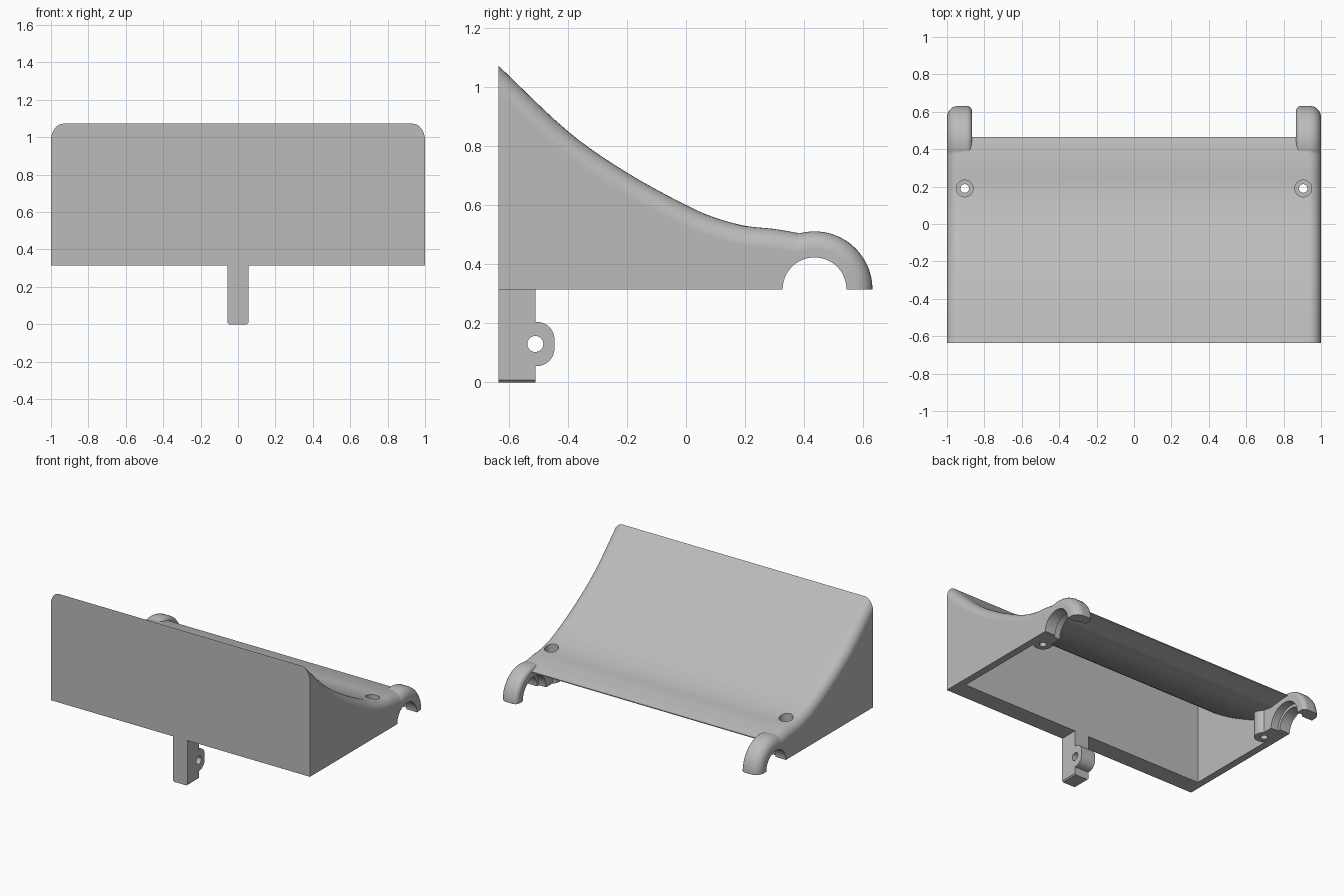
import bpy, bmesh, math
from mathutils import Vector, Matrix

cube = bpy.data.objects.get("Cube")
if cube:
    bpy.data.objects.remove(cube, do_unlink=True)

grey = bpy.data.materials.new("plain grey")
grey.use_nodes = True
grey.diffuse_color = (0.5, 0.5, 0.5, 1)
grey.node_tree.nodes["Principled BSDF"].inputs["Base Color"].default_value = (0.5, 0.5, 0.5, 1)

BASE = 0.315                       # underside of the housing
PIPE = Vector((0.435, BASE))       # pipe axis in y, z
LUG_X = 0.865                      # inner face of the pipe hooks
SCREW = (0.905, 0.19)


def finish(bm, name):
    bmesh.ops.recalc_face_normals(bm, faces=bm.faces)
    mesh = bpy.data.meshes.new(name)
    bm.to_mesh(mesh)
    bm.free()
    mesh.materials.append(grey)
    obj = bpy.data.objects.new(name, mesh)
    bpy.context.collection.objects.link(obj)
    return obj


def extrude(name, profile, x0, x1, bevels=()):
    """Extrude a y-z profile along x; bevels are (edge test, radius, segments)."""
    bm = bmesh.new()
    face = bm.faces.new([bm.verts.new((x0, p[0], p[1])) for p in profile])
    new = bmesh.ops.extrude_face_region(bm, geom=[face])["geom"]
    for v in new:
        if isinstance(v, bmesh.types.BMVert):
            v.co.x = x1
    bmesh.ops.recalc_face_normals(bm, faces=bm.faces)
    for test, radius, segments in bevels:
        edges = [e for e in bm.edges if test(e.verts[0].co, e.verts[1].co)]
        bmesh.ops.bevel(bm, geom=edges, offset=radius, offset_type='OFFSET',
                        segments=segments, profile=0.5, affect='EDGES',
                        clamp_overlap=False)
    return finish(bm, name)


def cylinder(name, centre, radius, length, axis):
    bm = bmesh.new()
    turn = Matrix.Rotation(math.pi / 2, 4, 'Y') if axis == 'X' else Matrix()
    bmesh.ops.create_cone(bm, cap_ends=True, segments=48, radius1=radius, radius2=radius,
                          depth=length, matrix=Matrix.Translation(centre) @ turn)
    return finish(bm, name)


def combine(target, other, operation):
    mod = target.modifiers.new("combine", 'BOOLEAN')
    mod.object, mod.operation, mod.solver = other, operation, 'EXACT'
    bpy.context.view_layer.objects.active = target
    bpy.ops.object.modifier_apply(modifier=mod.name)
    bpy.data.objects.remove(other, do_unlink=True)


def spline(points, steps=5):
    """Smooth curve through the points."""
    p = [Vector(q) for q in points]
    p = [2 * p[0] - p[1]] + p + [2 * p[-1] - p[-2]]
    out = []
    for a, b, c, d in zip(p, p[1:], p[2:], p[3:]):
        for i in range(steps):
            t = i / steps
            out.append(0.5 * (2 * b + (c - a) * t + (2 * a - 5 * b + 4 * c - d) * t * t
                              + (3 * b - a - 3 * c + d) * t ** 3))
    return out + [p[-2]]


def arc(centre, radius, start, end, steps):
    return [Vector(centre) + radius * Vector((math.cos(a), math.sin(a)))
            for a in (math.radians(start + (end - start) * i / steps)
                      for i in range(steps + 1))]


def smooth(obj):
    bpy.ops.object.select_all(action='DESELECT')
    obj.select_set(True)
    bpy.context.view_layer.objects.active = obj
    bpy.ops.object.shade_smooth_by_angle(angle=math.radians(30))
    mod = obj.modifiers.new("weighted normals", 'WEIGHTED_NORMAL')
    mod.keep_sharp = True


# Housing: swept slope with rounded side edges
slope = spline([(-0.635, 1.072), (-0.4, 0.85), (-0.2, 0.71), (0, 0.6), (0.1, 0.557),
                (0.2, 0.53), (0.3, 0.519), (0.385, 0.504), (0.466, 0.485)])


def on_slope(a, b):
    return a.x == b.x and min(a.z, b.z) > BASE + 0.1


housing = extrude("housing", [(-0.635, BASE)] + slope + [(0.466, BASE)], -1, 1,
                  [(on_slope, 0.065, 8)])

# Hollow under the slope, open at the bottom and the back
under = []
for a, b in zip(slope, slope[1:]):
    if a.x > -0.47:
        d = (b - a).normalized()
        thick = 0.052 * min(1, 0.1 + (0.466 - a.x) / 0.16)
        under.append(a + thick * Vector((d.y, -d.x)))
first = under[0] + (under[0] - under[1]) * ((under[0].x + 0.51) / (under[1].x - under[0].x))
cavity = extrude("cavity", [(-0.51, 0.2), first] + under + [(0.7, 0.48), (0.7, 0.2)], -0.95, 0.95)
combine(housing, cavity, 'DIFFERENCE')

# Pipe hooks and screw bosses on both sides
hook = ([(0.19, BASE), (0.19, 0.5)] + arc(PIPE, 0.196, 110, 0, 28)
        + arc(PIPE, 0.09, 0, 180, 16))
for side in (1, -1):
    def outer(a, b):
        return (a.x == b.x == side and min(a.z, b.z) >= BASE - 1e-4 and a.z != b.z
                and min((Vector(v.yz) - PIPE).length for v in (a, b)) > 0.18
                and max(a.y, b.y) > 0.2)

    def inner(a, b):
        return (abs(a.x - side * LUG_X) < 1e-5 and abs(b.x - side * LUG_X) < 1e-5
                and a.z != b.z and min(a.y, b.y) > 0.36
                and min((Vector(v.yz) - PIPE).length for v in (a, b)) > 0.18)

    block = extrude("hook", hook, side * LUG_X, side,
                    [(outer, 0.06, 8), (inner, 0.03, 5)])
    combine(housing, block, 'UNION')
    boss = cylinder("boss", (side * (SCREW[0] - 0.002), SCREW[1], BASE + 0.09), 0.06, 0.18, 'Z')
    combine(housing, boss, 'UNION')

# Pipe bore, its wider inner step, and the sunk screw holes
combine(housing, cylinder("bore", (0, *PIPE), 0.108, 2.4, 'X'), 'DIFFERENCE')
for side in (1, -1):
    x, y = side * SCREW[0], SCREW[1]
    combine(housing, cylinder("step", (side * 0.87, *PIPE), 0.128, 0.1, 'X'), 'DIFFERENCE')
    combine(housing, cylinder("screw_hole", (x, y, 0.4), 0.023, 0.6, 'Z'), 'DIFFERENCE')
    combine(housing, cylinder("screw_sink", (x, y, 0.6), 0.045, 0.32, 'Z'), 'DIFFERENCE')
smooth(housing)

# Mounting tab below the front wall, with a rounded ear and a cross hole
ear = arc((-0.505, 0.145), 0.06, 0, 90, 8)
ear_low = arc((-0.505, 0.115), 0.06, -90, 0, 8)
tab = extrude("mounting_tab",
              [(-0.635, 0), (-0.51, 0), (-0.51, 0.055)] + ear_low + ear
              + [(-0.51, 0.205), (-0.51, BASE), (-0.635, BASE)], -0.055, 0.055,
              [(lambda a, b: a.z == b.z == 0 and a.x == b.x, 0.008, 1)])
combine(tab, cylinder("tab_hole", (0, -0.51, 0.13), 0.027, 0.4, 'X'), 'DIFFERENCE')
smooth(tab)
